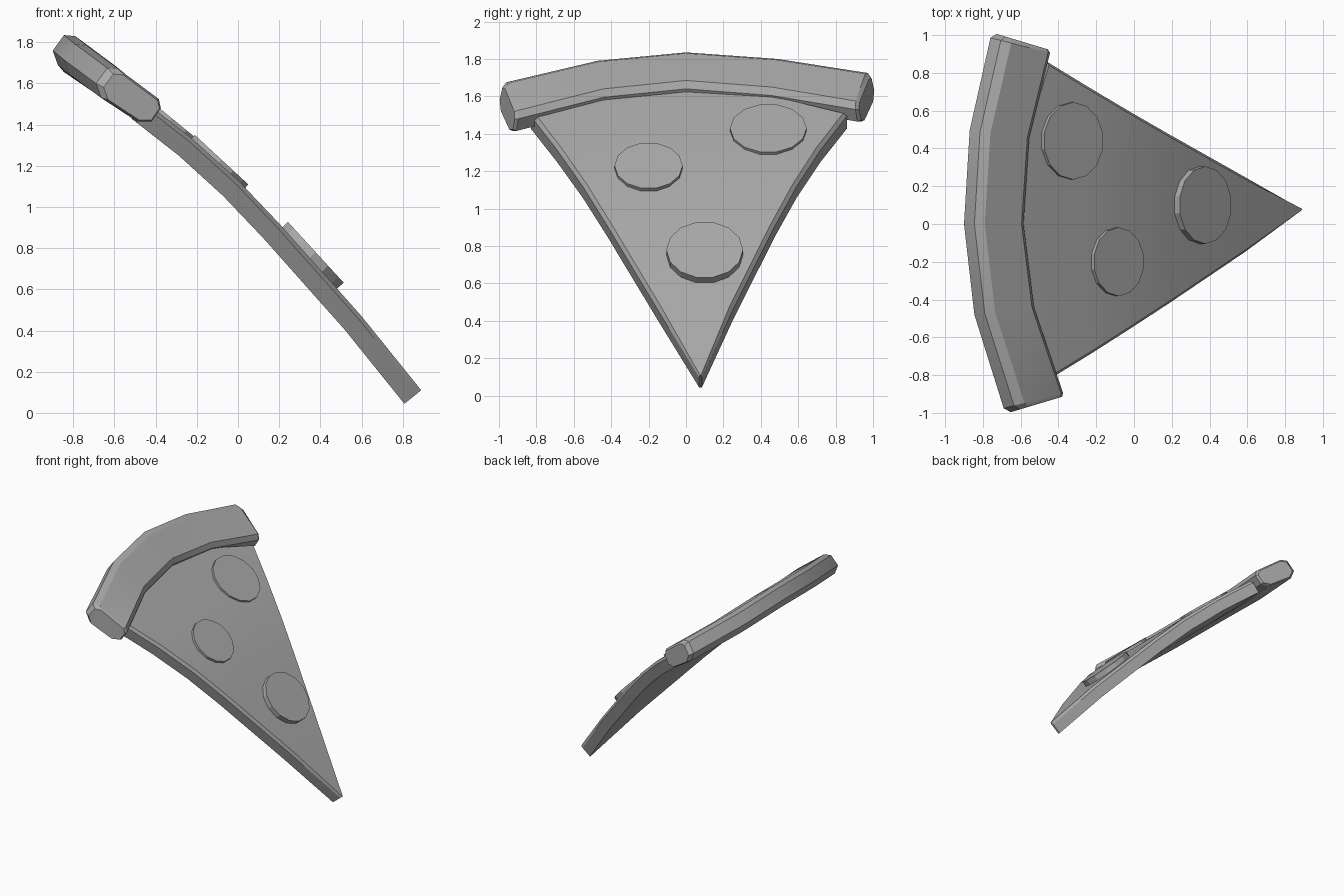
import bpy, bmesh, math
from mathutils import Vector, Matrix

cube = bpy.data.objects.get("Cube")
if cube:
    bpy.data.objects.remove(cube, do_unlink=True)

grey = bpy.data.materials.new("plain grey")
grey.use_nodes = True
COLOR = (0.4, 0.4, 0.4, 1)
grey.diffuse_color = COLOR
grey.node_tree.nodes["Principled BSDF"].inputs["Base Color"].default_value = COLOR


def finish(name, bm, bevel=0):
    bmesh.ops.remove_doubles(bm, verts=bm.verts, dist=0.0005)
    bmesh.ops.recalc_face_normals(bm, faces=bm.faces)
    mesh = bpy.data.meshes.new(name)
    bm.to_mesh(mesh)
    bm.free()
    obj = bpy.data.objects.new(name, mesh)
    bpy.context.collection.objects.link(obj)
    mesh.materials.append(grey)
    bpy.ops.object.select_all(action="DESELECT")
    obj.select_set(True)
    bpy.context.view_layer.objects.active = obj
    bpy.ops.object.shade_smooth_by_angle(angle=math.radians(25))
    return obj


def loft(name, rings):
    """Skin a row of closed rings and cap both ends."""
    bm = bmesh.new()
    rows = [[bm.verts.new(p) for p in ring] for ring in rings]
    n = len(rows[0])
    for a, b in zip(rows, rows[1:]):
        for i in range(n):
            j = (i + 1) % n
            bm.faces.new((a[i], a[j], b[j], b[i]))
    bm.faces.new(rows[0])
    bm.faces.new(rows[-1])
    return finish(name, bm)


# Drooping profile of the slice: x, top height, right edge y, left edge y
stations = [(-0.45, 1.51, -0.83, 0.86), (-0.22, 1.33, -0.69, 0.72),
            (0.0, 1.13, -0.55, 0.59), (0.2, 0.92, -0.42, 0.475),
            (0.6, 0.47, -0.15, 0.25), (0.89, 0.11, 0.07, 0.085)]


def down(i):
    """Unit normal pointing out of the underside at a station."""
    a, b = stations[max(i - 1, 0)], stations[min(i + 1, len(stations) - 1)]
    d = Vector((b[0] - a[0], 0, b[1] - a[1])).normalized()
    return Vector((d.z, 0, -d.x))


# Slice body with a narrow chamfer around its upper edge
THICK, CHAMFER, COLS = 0.105, 0.02, 4
rings = []
for i, (x, z, lo, hi) in enumerate(stations):
    n = down(i)
    inset = min(CHAMFER, (hi - lo) * 0.3)

    def row(a, b, depth):
        pts = []
        for c in range(COLS + 1):
            v = 2 * c / COLS - 1
            bow = 0.17 * (1 - v * v) if i == 0 else 0
            p = Vector((x - bow, a + (b - a) * c / COLS, z + bow * 0.78))
            pts.append(p + n * depth)
        return pts

    top = row(lo + inset, hi - inset, 0)
    bottom = row(lo, hi, THICK)
    shoulder = [Vector((x, y, z)) + n * CHAMFER for y in (lo, hi)]
    rings.append([shoulder[0]] + top + [shoulder[1]] + bottom[::-1])
loft("slice_body", rings)

# Crust: one bevelled section carried along the curved outer rim
section = [(-0.90, 1.76), (-0.845, 1.835), (-0.79, 1.83), (-0.595, 1.685),
           (-0.585, 1.64), (-0.63, 1.575), (-0.70, 1.575), (-0.875, 1.69)]
centre = Vector((-0.74, 1.70))
# y, x shift, z shift, section scale
path = [(-0.955, 0.225, -0.17, 0.86), (-0.935, 0.21, -0.16, 1),
        (-0.46, 0.055, -0.045, 1), (0, 0, 0, 1), (0.475, 0.03, -0.035, 1),
        (0.945, 0.14, -0.11, 1), (0.965, 0.15, -0.12, 0.86)]
rings = []
for y, dx, dz, s in path:
    ring = []
    for x, z in section:
        q = centre + (Vector((x, z)) - centre) * s
        fan = 1 - 0.27 * (x - centre.x)
        ring.append((q.x + dx, y * fan, q.y + dz))
    rings.append(ring)
loft("crust", rings)

# Round toppings lying on the sloped surface: top centre, radius, slope run and drop
toppings = [("topping_upper", (-0.32, 0.44, 1.43), 0.205, (0.33, 0.27)),
            ("topping_middle", (-0.08, -0.2, 1.23), 0.182, (0.27, 0.25)),
            ("topping_lower", (0.378, 0.1, 0.78), 0.205, (0.275, 0.30))]
DEPTH = 0.06
for name, pos, radius, (run, drop) in toppings:
    bm = bmesh.new()
    turn = Matrix.Rotation(math.atan2(drop, run), 4, "Y")
    sink = Matrix.Translation((0, 0, -DEPTH / 2))
    bmesh.ops.create_cone(bm, cap_ends=True, segments=14, radius1=radius,
                          radius2=radius, depth=DEPTH,
                          matrix=Matrix.Translation(pos) @ turn @ sink)
    finish(name, bm)
